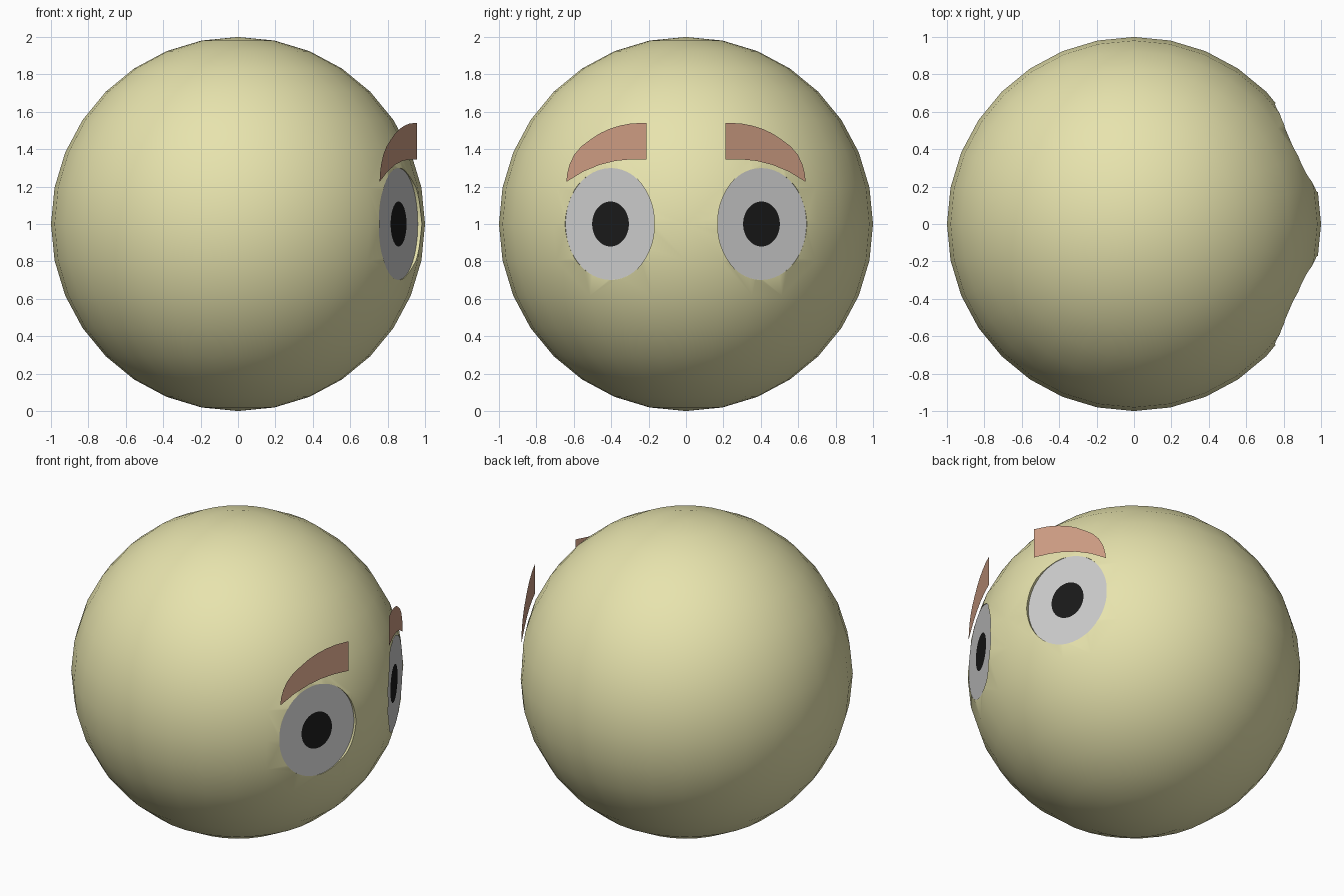
import bpy, bmesh, math
from mathutils import Matrix, Vector

if "Cube" in bpy.data.objects:
    bpy.data.objects.remove(bpy.data.objects["Cube"])


def material(name, rgb):
    m = bpy.data.materials.new(name)
    m.diffuse_color = (*rgb, 1)
    m.use_nodes = True
    m.node_tree.nodes["Principled BSDF"].inputs["Base Color"].default_value = m.diffuse_color
    return m


SKIN = material("yellow_skin", (0.80, 0.77, 0.42))
WHITE = material("eye_white", (0.72, 0.72, 0.72))
BLACK = material("pupil_black", (0.01, 0.01, 0.01))
BROWN = material("brow_brown", (0.62, 0.34, 0.23))

TILT = math.radians(23.4)          # eyes turn outward by this angle
EYE = Vector((0.855, 0.402, 1.0))  # centre of the left eye disc


def make_object(name, bm, mat=None):
    bmesh.ops.recalc_face_normals(bm, faces=bm.faces) if len(bm.faces) > 1 else None
    me = bpy.data.meshes.new(name)
    bm.to_mesh(me)
    bm.free()
    ob = bpy.data.objects.new(name, me)
    bpy.context.collection.objects.link(ob)
    if mat:
        me.materials.append(mat)
    return ob


def ellipse(name, side, half_w, half_h, lift, mat, depth=0):
    """Ellipse in the eye plane, optionally extruded outward."""
    bm = bmesh.new()
    n = 48
    verts = [bm.verts.new((lift, half_w * math.cos(2 * math.pi * i / n),
                           half_h * math.sin(2 * math.pi * i / n))) for i in range(n)]
    face = bm.faces.new(verts)
    if depth:
        ext = bmesh.ops.extrude_face_region(bm, geom=[face], use_keep_orig=True)
        moved = [g for g in ext["geom"] if isinstance(g, bmesh.types.BMVert)]
        bmesh.ops.translate(bm, verts=moved, vec=(depth, 0, 0))
    centre = Vector((EYE.x, EYE.y * side, EYE.z))
    bm.transform(Matrix.Translation(centre) @ Matrix.Rotation(TILT * side, 4, 'Z'))
    return make_object(name, bm, mat)


def brow(name, side):
    """Thin flat sheet floating above the eye."""
    outline = [(0.21, 1.345), (0.30, 1.345), (0.38, 1.337), (0.46, 1.317),
               (0.55, 1.28), (0.64, 1.225), (0.635, 1.27), (0.622, 1.32),
               (0.598, 1.37), (0.56, 1.415), (0.513, 1.45), (0.46, 1.485),
               (0.406, 1.51), (0.35, 1.527), (0.29, 1.538), (0.21, 1.54)]
    if side < 0:
        outline.reverse()
    bm = bmesh.new()
    bm.faces.new([bm.verts.new((0.957 - 0.465 * (y - 0.21), y * side, z))
                  for y, z in outline])
    return make_object(name, bm, BROWN)


# Head ball
bm = bmesh.new()
bmesh.ops.create_uvsphere(bm, u_segments=32, v_segments=16, radius=1)
bm.transform(Matrix.Translation((0, 0, 1)))
head = make_object("head", bm, SKIN)

# Sockets, eyes, pupils and brows on both sides
for side, label in ((1, "left"), (-1, "right")):
    cutter = ellipse(f"{label}_socket_cutter", side, 0.264, 0.30, 0, SKIN, 0.4)
    cutter.hide_render = True
    cut = head.modifiers.new(f"{label}_socket", 'BOOLEAN')
    cut.operation, cut.solver, cut.object = 'DIFFERENCE', 'EXACT', cutter
    bpy.context.view_layer.objects.active = head
    bpy.ops.object.modifier_apply(modifier=cut.name)
    bpy.data.objects.remove(cutter)
    ellipse(f"{label}_eye", side, 0.263, 0.299, 0.002, WHITE)
    ellipse(f"{label}_pupil", side, 0.107, 0.12, 0.004, BLACK)
    brow(f"{label}_brow", side)

# Smooth ball with crisp socket rims
bpy.ops.object.select_all(action='DESELECT')
head.select_set(True)
bpy.context.view_layer.objects.active = head
bpy.ops.object.shade_smooth_by_angle(angle=math.radians(30))
